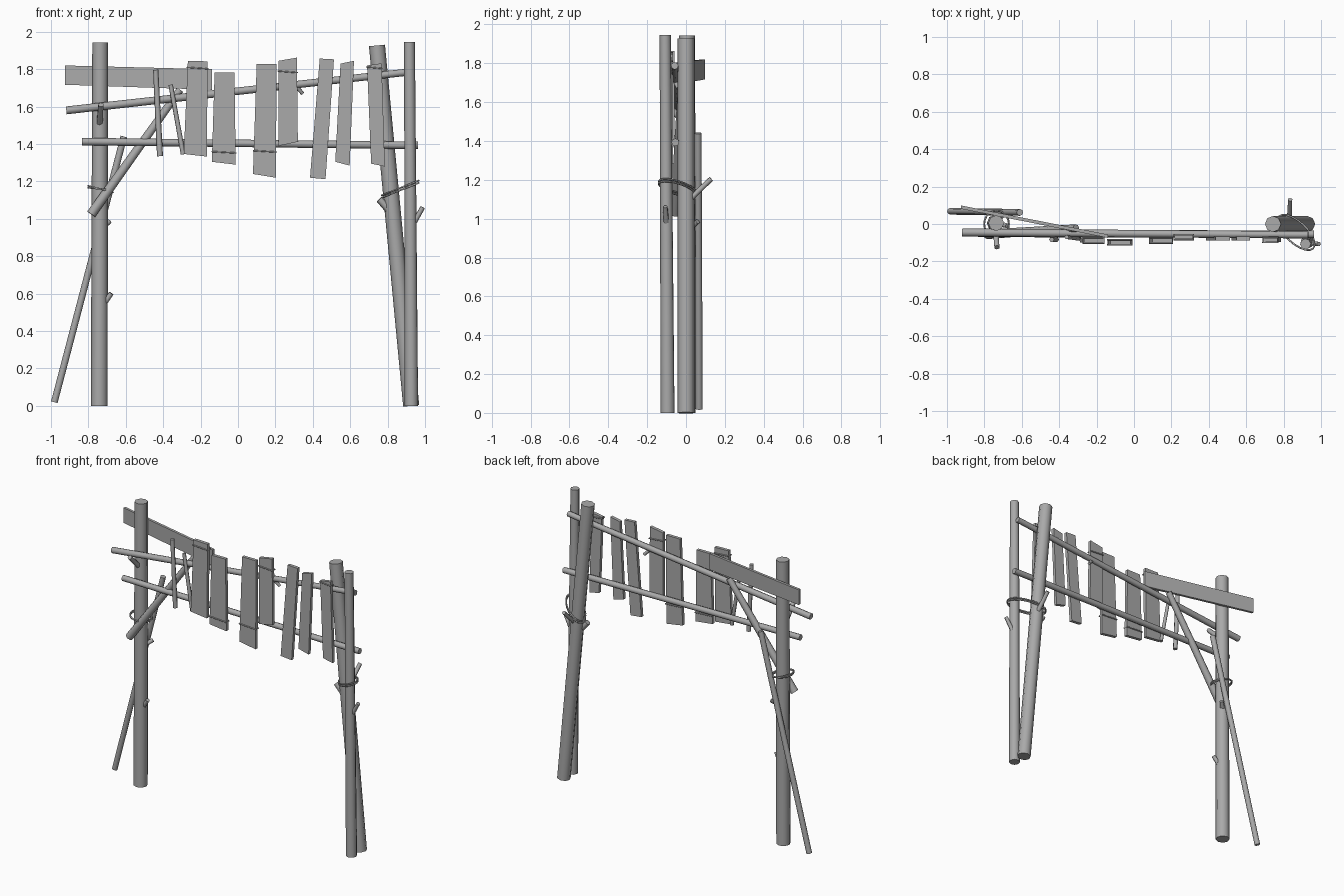
import bpy, bmesh, math
from mathutils import Vector

cube = bpy.data.objects.get("Cube")
if cube:
    bpy.data.objects.remove(cube)

wood = bpy.data.materials.new("weathered_grey")
wood.use_nodes = True
GREY = (0.4, 0.4, 0.4, 1)
wood.diffuse_color = GREY
wood.node_tree.nodes["Principled BSDF"].inputs["Base Color"].default_value = GREY


def finish(name, bm, smooth=False):
    bmesh.ops.recalc_face_normals(bm, faces=bm.faces)
    mesh = bpy.data.meshes.new(name)
    bm.to_mesh(mesh)
    bm.free()
    mesh.materials.append(wood)
    obj = bpy.data.objects.new(name, mesh)
    bpy.context.collection.objects.link(obj)
    if smooth:
        bpy.ops.object.select_all(action="DESELECT")
        obj.select_set(True)
        bpy.context.view_layer.objects.active = obj
        bpy.ops.object.shade_smooth_by_angle(angle=math.radians(62))
    return obj


def pole(name, start, end, r1, r2=None, sides=8):
    """Tapered round timber between two points."""
    a, b = Vector(start), Vector(end)
    d = b - a
    bm = bmesh.new()
    bmesh.ops.create_cone(bm, cap_ends=True, segments=sides, radius1=r1,
                          radius2=r2 or r1, depth=d.length)
    turn = d.to_track_quat("Z", "Y").to_matrix().to_4x4()
    bm.transform(turn)
    bmesh.ops.translate(bm, verts=bm.verts, vec=(a + b) / 2)
    return finish(name, bm, True)


def board(name, corners, thick):
    """Board from four (x, y, z) corners of its middle plane."""
    bm = bmesh.new()
    half = Vector((0, thick / 2, 0))
    front = [bm.verts.new(Vector(c) - half) for c in corners]
    back = [bm.verts.new(Vector(c) + half) for c in corners]
    bm.faces.new(front)
    bm.faces.new(back[::-1])
    for i in range(4):
        j = (i + 1) % 4
        bm.faces.new((front[i], back[i], back[j], front[j]))
    return finish(name, bm)


def rope(name, points, radius=0.005):
    """Closed rope loop through the points."""
    bm = bmesh.new()
    n = len(points)
    pts = [Vector(p) for p in points]
    mid = sum(pts, Vector()) / n
    rings = []
    for i, p in enumerate(pts):
        tangent = (pts[(i + 1) % n] - pts[i - 1]).normalized()
        out = (p - mid) - tangent * (p - mid).dot(tangent)
        out.normalize()
        side = tangent.cross(out)
        rings.append([bm.verts.new(p + radius * (out * math.cos(t) + side * math.sin(t)))
                      for t in (k * math.tau / 6 for k in range(6))])
    for i in range(n):
        a, b = rings[i], rings[(i + 1) % n]
        for k in range(6):
            m = (k + 1) % 6
            bm.faces.new((a[k], a[m], b[m], b[k]))
    return finish(name, bm, True)


def ellipse(cx, cy, cz, rx, ry, angle=0, slope=0, n=20):
    """Tilted ellipse points; slope is the rise in z per unit of x."""
    out = []
    for k in range(n):
        t = k * math.tau / n
        u, v = rx * math.cos(t), ry * math.sin(t)
        x = u * math.cos(angle) - v * math.sin(angle)
        y = u * math.sin(angle) + v * math.cos(angle)
        out.append((cx + x, cy + y, cz + slope * x))
    return out


# Uprights and the leaning prop
pole("left_post", (-0.742, 0.005, 0), (-0.737, 0.005, 1.943), 0.045, 0.042)
pole("right_front_post", (0.927, -0.095, 0), (0.917, -0.107, 1.945), 0.036, 0.029)
pole("right_leaning_post", (0.926, 0.0, 0), (0.743, 0.0, 1.927), 0.043, 0.043)
pole("left_prop", (-0.982, 0.068, 0.02), (-0.61, 0.062, 1.44), 0.018)

# Rails and brace
pole("lower_rail", (-0.835, -0.05, 1.413), (0.963, -0.055, 1.393), 0.02)
pole("upper_rail", (-0.918, -0.045, 1.58), (0.932, -0.058, 1.787), 0.021, 0.019)
pole("left_brace", (-0.785, -0.055, 1.025), (-0.31, -0.022, 1.69), 0.026, 0.02)

# Long board crossing behind the left post
board("long_board", [(-0.925, 0.09, 1.717), (-0.14, -0.065, 1.69),
                     (-0.14, -0.065, 1.80), (-0.925, 0.09, 1.82)], 0.018)

# Thin hanging sticks
pole("hanging_stick_1", (-0.417, -0.083, 1.335), (-0.44, -0.083, 1.797), 0.016, 0.014, 6)
pole("hanging_stick_2", (-0.293, -0.078, 1.345), (-0.36, -0.07, 1.717), 0.013, 0.012, 6)

# Hanging boards: bottom x pair, top x pair, bottom z pair, top z pair, depth
boards = [
    ((-0.29, -0.167), (-0.268, -0.162), (1.347, 1.333), (1.845, 1.842), -0.088),
    ((-0.14, -0.012), (-0.125, -0.019), (1.305, 1.29), (1.782, 1.782), -0.098),
    ((0.08, 0.203), (0.10, 0.206), (1.24, 1.22), (1.827, 1.827), -0.088),
    ((0.217, 0.32), (0.217, 0.315), (1.39, 1.412), (1.845, 1.862), -0.07),
    ((0.385, 0.468), (0.437, 0.513), (1.22, 1.212), (1.857, 1.853), -0.077),
    ((0.52, 0.597), (0.548, 0.62), (1.305, 1.285), (1.83, 1.845), -0.077),
    ((0.712, 0.785), (0.69, 0.768), (1.295, 1.28), (1.82, 1.832), -0.085),
]
for i, (bx, tx, bz, tz, y) in enumerate(boards, 1):
    board(f"hanging_board_{i}", [(bx[0], y, bz[0]), (bx[1], y, bz[1]),
                                 (tx[1], y, tz[1]), (tx[0], y, tz[0])], 0.022)

# Rope bands tied round some boards
for i, z in ((1, 1.81), (2, 1.36), (3, 1.365), (4, 1.79), (7, 1.812)):
    bx, tx, bz, tz, y = boards[i - 1]
    f = (z - bz[0]) / (tz[0] - bz[0])
    x0 = bx[0] + (tx[0] - bx[0]) * f - 0.004
    x1 = bx[1] + (tx[1] - bx[1]) * f + 0.004
    f, k = y - 0.014, y + 0.014
    rope(f"board_rope_{i}", [(x0, f, z), (x1, f, z - 0.008),
                             (x1, k, z - 0.008), (x0, k, z)], 0.004)

# Rope bindings round the posts
for i, slope in enumerate((-0.25, -0.1)):
    rope(f"left_post_rope_{i + 1}", ellipse(-0.735, 0.0, 1.16, 0.066, 0.072, 0, slope))
    rope(f"right_post_rope_{i + 1}",
         ellipse(0.867, -0.045, 1.165 - 0.012 * i, 0.125, 0.056, -0.75, 0.4))

# Cut branch stubs
stubs = [
    ("left_post_front", (-0.74, -0.02, 1.51), (-0.733, -0.125, 1.61), 0.018),
    ("left_post_low", (-0.715, 0.0, 0.55), (-0.677, -0.01, 0.602), 0.016),
    ("left_post_back", (-0.72, 0.03, 0.96), (-0.687, 0.06, 0.985), 0.016),
    ("leaning_post_side", (0.815, -0.01, 1.04), (0.755, -0.015, 1.105), 0.022),
    ("leaning_post_back", (0.83, 0.02, 1.10), (0.835, 0.13, 1.205), 0.015),
    ("right_post_side", (0.935, -0.1, 0.97), (0.988, -0.107, 1.062), 0.015),
    ("upper_rail", (0.31, -0.055, 1.71), (0.345, -0.04, 1.67), 0.012),
]
for name, a, b, r in stubs:
    pole(name + "_stub", a, b, r, r * 0.85, 6)
